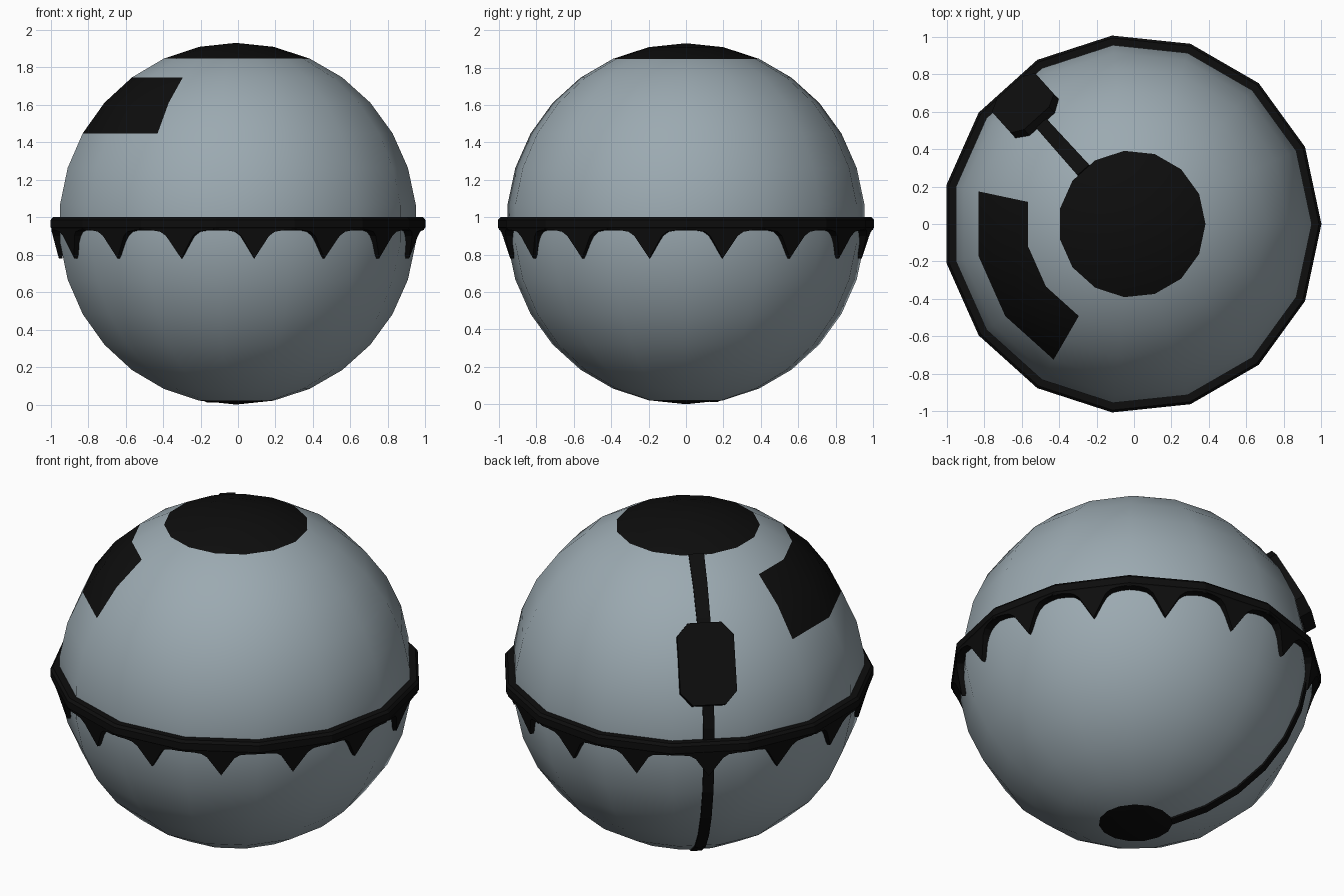
import bpy, bmesh
from math import sin, cos, radians
from mathutils import Vector

if "Cube" in bpy.data.objects:
    bpy.data.objects.remove(bpy.data.objects["Cube"])

N = 15                       # sides around and rings over the ball
STEP = radians(360 / N)
R, CZ, CX = 0.965, 0.965, -0.011
STRIP_AZ = radians(132)

black = bpy.data.materials.new("black")
black.diffuse_color = (0.004, 0.004, 0.004, 1)
black.use_nodes = True
black.node_tree.nodes["Principled BSDF"].inputs["Base Color"].default_value = black.diffuse_color


def finish(name, bm, mats=(black,), smooth=None):
    bmesh.ops.recalc_face_normals(bm, faces=bm.faces[:])
    me = bpy.data.meshes.new(name)
    bm.to_mesh(me)
    bm.free()
    for m in mats:
        me.materials.append(m)
    ob = bpy.data.objects.new(name, me)
    bpy.context.collection.objects.link(ob)
    if smooth:
        bpy.ops.object.select_all(action='DESELECT')
        ob.select_set(True)
        bpy.context.view_layer.objects.active = ob
        bpy.ops.object.shade_smooth_by_angle(angle=radians(smooth))
    return ob


def polar(r, az, z):
    return Vector((CX + r * cos(az), r * sin(az), z))


def loft(bm, sections, cap=True):
    """Skin matching closed loops; cap the first and last."""
    rows = [[bm.verts.new(p) for p in s] for s in sections]
    n = len(rows[0])
    for a, b in zip(rows, rows[1:]):
        for i in range(n):
            j = (i + 1) % n
            bm.faces.new((a[i], a[j], b[j], b[i]))
    if cap:
        bm.faces.new(rows[0])
        bm.faces.new(rows[-1])
    return rows


# Ball: black top cap, bottom cap and a curved eye patch
grey = bpy.data.materials.new("grey_blue")
grey.diffuse_color = (0.33, 0.40, 0.44, 1)
grey.use_nodes = True
grey.node_tree.nodes["Principled BSDF"].inputs["Base Color"].default_value = grey.diffuse_color
bm = bmesh.new()
rings = []
for k in range(1, N):
    t = radians(12 * k)
    rings.append([bm.verts.new(polar(R * sin(t), STEP * i, CZ + R * cos(t))) for i in range(N)])
top, bottom = bm.verts.new((CX, 0, CZ + R)), bm.verts.new((CX, 0, CZ - R))
for i in range(N):
    j = (i + 1) % N
    bm.faces.new((top, rings[0][i], rings[0][j])).material_index = 1
    bm.faces.new((bottom, rings[-1][j], rings[-1][i])).material_index = 1
    for k in range(N - 2):
        f = bm.faces.new((rings[k][i], rings[k + 1][i], rings[k + 1][j], rings[k][j]))
        f.material_index = int(k == 0 or (k in (2, 3) and i in (7, 8, 9)))
finish("ball", bm, (grey, black), 40)

# Band around the middle
section = [(0.95, 1.0), (0.998, 1.0), (1.011, 0.985), (1.011, 0.945), (0.998, 0.93), (0.95, 0.93)]
bm = bmesh.new()
rows = loft(bm, [[polar(r, STEP * i, z) for r, z in section] for i in range(N)], cap=False)
n = len(section)
for i in range(n):
    j = (i + 1) % n
    bm.faces.new((rows[-1][i], rows[-1][j], rows[0][j], rows[0][i]))
finish("band", bm)

# Pointed teeth hanging from the band, one per side
half = [(0.075, 0.9), (0.105, 0.922), (0.15, 0.93), (0.195, 0.932)]
outline = ([(0, 0.78)] + half + [(0.195, 0.95), (-0.195, 0.95)]
           + [(-t, z) for t, z in reversed(half)])
bm = bmesh.new()
for i in range(N):
    az = STEP * (i + 0.5)
    tangent = Vector((-sin(az), cos(az), 0))
    outer = [polar(0.945 + 0.04 * min(1, (z - 0.78) / 0.15), az, z) + tangent * t for t, z in outline]
    inner = [polar(0.925, az, z) + tangent * t for t, z in outline]
    loft(bm, [inner, outer])
finish("teeth", bm)

# Tapered strip from top cap to bottom cap
tangent = Vector((-sin(STRIP_AZ), cos(STRIP_AZ), 0))
sections = []
for k in range(2, N):
    t = radians(12 * k)
    w = 0.042 - 0.012 * min(1, (k - 2) / 5)
    out, inn = [polar((R + d) * sin(t) * cos(STEP / 2), STRIP_AZ, CZ + (R + d) * cos(t))
                for d in (0.01, -0.03)]
    sections.append([out - tangent * w, out + tangent * w, inn + tangent * w, inn - tangent * w])
bm = bmesh.new()
loft(bm, sections)
finish("back_strip", bm)

# Octagonal latch plate on the strip
el = radians(29)
radial = Vector((cos(STRIP_AZ), sin(STRIP_AZ), 0))
normal = radial * cos(el) + Vector((0, 0, sin(el)))
up = Vector((0, 0, cos(el))) - radial * sin(el)
centre = Vector((CX, 0, CZ)) - up * 0.025
octagon = [(0.155, 0.155), (0.09, 0.225), (-0.09, 0.225), (-0.155, 0.155),
           (-0.155, -0.155), (-0.09, -0.225), (0.09, -0.225), (0.155, -0.155)]
bm = bmesh.new()
loft(bm, [[centre + normal * d + tangent * a + up * b for a, b in octagon] for d in (0.88, 0.98)])
finish("latch_plate", bm)
